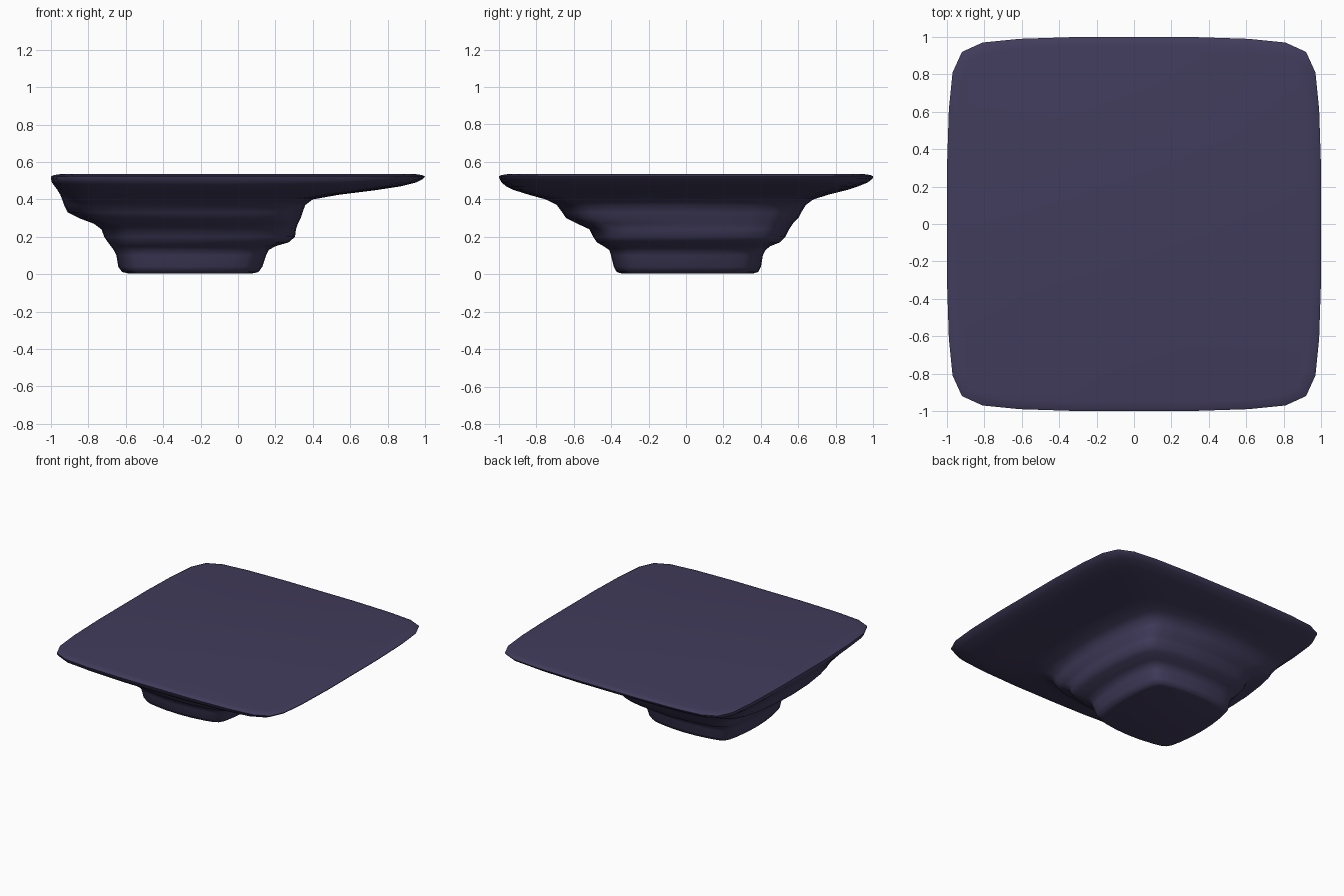
import bpy
import bmesh
from mathutils import Vector

cube = bpy.data.objects.get("Cube")
if cube:
    bpy.data.objects.remove(cube, do_unlink=True)

# One flat colour
slate = bpy.data.materials.new("dark slate purple")
slate.use_nodes = True
colour = (0.054, 0.045, 0.107, 1)
slate.diffuse_color = colour
slate.node_tree.nodes["Principled BSDF"].inputs["Base Color"].default_value = colour

# Quarter of the softened square outline, repeated around the four sides
quarter = [(1, 0), (1, .3), (.99, .61), (.97, .81), (.92, .92),
           (.81, .97), (.61, .99), (.3, 1)]


def outline(roundness):
    """Unit softened square, blended toward a circle by roundness."""
    points = []
    for turn in range(4):
        for p in quarter:
            v = Vector(p)
            v = v.lerp(v.normalized(), roundness)
            for _ in range(turn):
                v = Vector((-v.y, v.x))
            points.append(v)
    return points


# Stepped profile: height, right side, left side, front, back
levels = [
    (.005, -.59, .08, -.345, .36), (.012, -.62, .11, -.37, .385),
    (.04, -.64, .13, -.385, .40), (.10, -.65, .15, -.40, .41),
    (.13, -.665, .165, -.41, .425), (.15, -.68, .20, -.44, .45),
    (.17, -.695, .27, -.475, .50), (.20, -.715, .305, -.495, .53),
    (.24, -.73, .31, -.515, .55), (.27, -.77, .32, -.58, .57),
    (.30, -.85, .335, -.64, .60), (.33, -.91, .345, -.66, .615),
    (.37, -.93, .36, -.69, .64), (.40, -.94, .40, -.75, .68),
    (.425, -.95, .54, -.84, .76), (.45, -.965, .74, -.92, .86),
    (.47, -.98, .87, -.96, .92), (.49, -.995, .95, -.985, .97),
    (.51, -1, .99, -.995, .995), (.522, -1, 1, -1, 1),
    (.53, -.985, .985, -.985, .985), (.535, -.95, .95, -.95, .95),
]

# Skin the levels into a stepped stand under a broad flat top
bm = bmesh.new()
rings = []
for z, x0, x1, y0, y1 in levels:
    roundness = .3 * max(0, min(1, (.5 - z) / .12))
    rings.append([bm.verts.new(((x0 + x1) / 2 + p.x * (x1 - x0) / 2,
                                (y0 + y1) / 2 + p.y * (y1 - y0) / 2, z))
                  for p in outline(roundness)])
for low, high in zip(rings, rings[1:]):
    n = len(low)
    for i in range(n):
        j = (i + 1) % n
        bm.faces.new((low[i], low[j], high[j], high[i]))
bm.faces.new(reversed(rings[0]))
bm.faces.new(rings[-1])
bmesh.ops.recalc_face_normals(bm, faces=bm.faces)

mesh = bpy.data.meshes.new("stepped_platform")
bm.to_mesh(mesh)
bm.free()
mesh.materials.append(slate)
platform = bpy.data.objects.new("stepped_platform", mesh)
bpy.context.collection.objects.link(platform)

# Smooth shading
bpy.ops.object.select_all(action='DESELECT')
platform.select_set(True)
bpy.context.view_layer.objects.active = platform
bpy.ops.object.shade_smooth_by_angle(angle=1.0)
